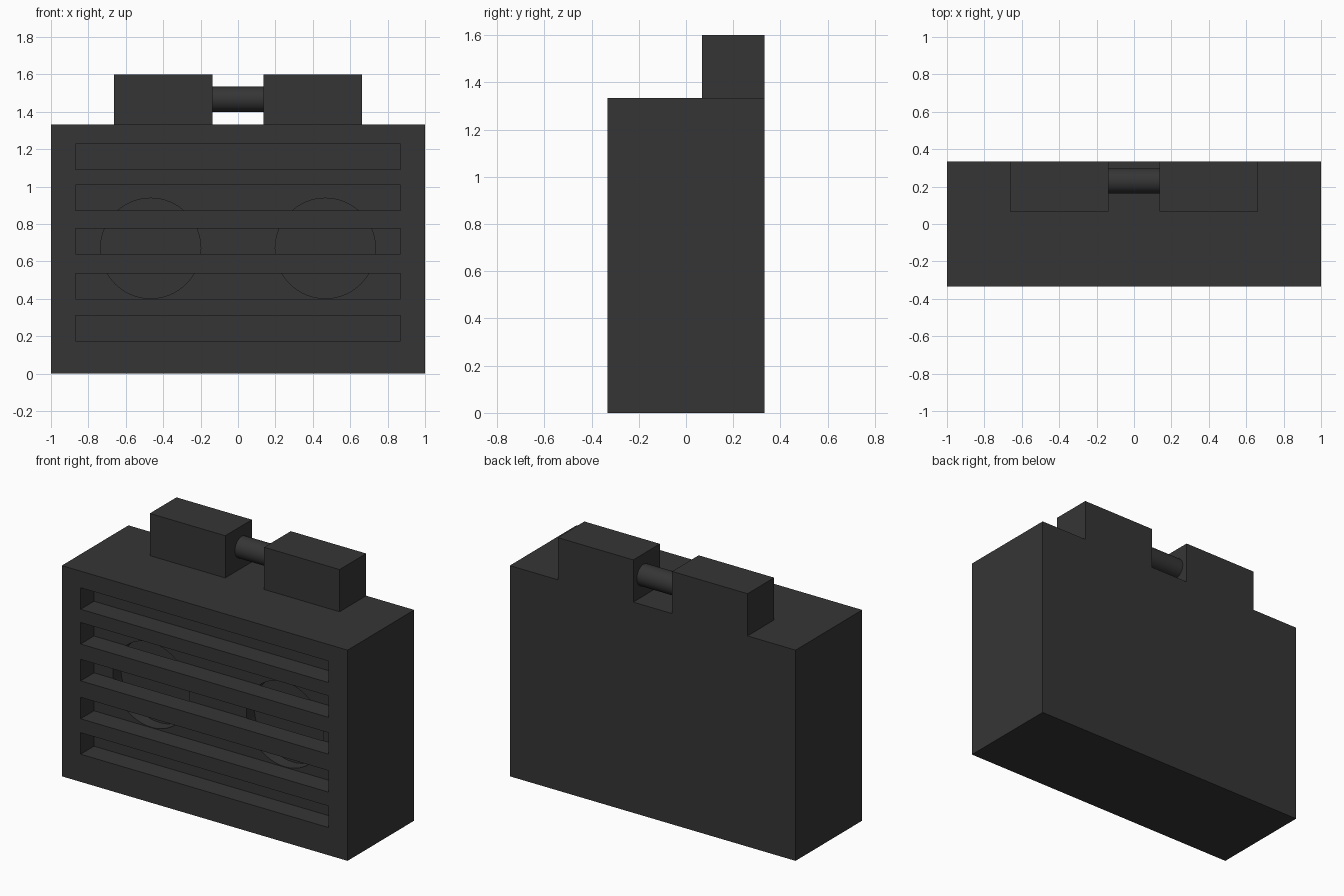
import bpy
import math

if "Cube" in bpy.data.objects:
    bpy.data.objects.remove(bpy.data.objects["Cube"])

dark = bpy.data.materials.new("dark_grey")
dark.diffuse_color = (0.036, 0.036, 0.036, 1)
dark.use_nodes = True
dark.node_tree.nodes["Principled BSDF"].inputs["Base Color"].default_value = dark.diffuse_color


def box(name, lo, hi):
    bpy.ops.mesh.primitive_cube_add(size=1, location=[(a + b) / 2 for a, b in zip(lo, hi)])
    ob = bpy.context.object
    ob.name = name
    ob.scale = [b - a for a, b in zip(lo, hi)]
    bpy.ops.object.transform_apply(location=False, rotation=False, scale=True)
    ob.data.materials.append(dark)
    return ob


def cylinder(name, radius, length, loc, rot, sides=64):
    bpy.ops.mesh.primitive_cylinder_add(vertices=sides, radius=radius, depth=length,
                                        location=loc, rotation=rot)
    ob = bpy.context.object
    ob.name = name
    ob.data.materials.append(dark)
    return ob


def cut(target, cutter):
    mod = target.modifiers.new("cut", 'BOOLEAN')
    mod.operation = 'DIFFERENCE'
    mod.solver = 'EXACT'
    mod.object = cutter
    bpy.context.view_layer.objects.active = target
    bpy.ops.object.modifier_apply(modifier=mod.name)
    bpy.data.objects.remove(cutter, do_unlink=True)


# Cabinet
cabinet = box("cabinet", (-1, -0.333, 0), (1, 0.333, 1.333))

# Horizontal grille slots
for z in (0.243, 0.467, 0.707, 0.94, 1.16):
    cut(cabinet, box("slot_cutter", (-0.868, -0.5, z - 0.068), (0.868, -0.2, z + 0.068)))

# Round speaker recesses behind the grille
for x in (-0.467, 0.467):
    cut(cabinet, cylinder("recess_cutter", 0.268, 0.082, (x, -0.161, 0.67),
                          (math.pi / 2, 0, 0)))

# Top blocks
for side, a, b in (("left", -0.664, -0.136), ("right", 0.136, 0.664)):
    box(side + "_top_block", (a, 0.067, 1.333), (b, 0.333, 1.6))

# Rod joining the blocks
rod = cylinder("connecting_rod", 0.067, 0.3, (0, 0.23, 1.467), (0, math.pi / 2, 0), 32)

# Smooth round parts, keep edges sharp
for ob in (cabinet, rod):
    bpy.ops.object.select_all(action='DESELECT')
    ob.select_set(True)
    bpy.context.view_layer.objects.active = ob
    bpy.ops.object.shade_smooth_by_angle(angle=math.radians(30))
